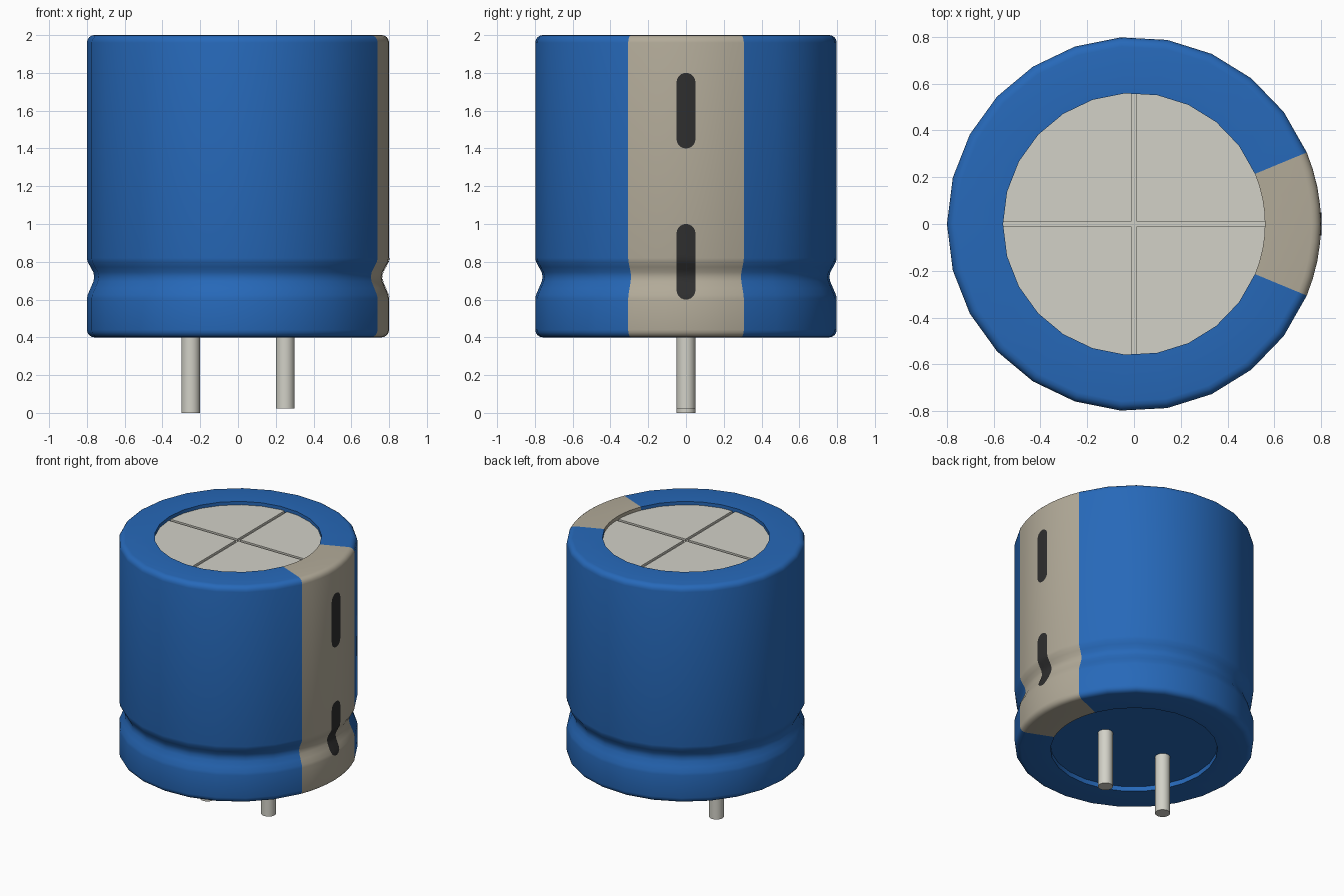
import bpy, bmesh
from math import sin, cos, pi, radians, sqrt
from mathutils import Color, Vector

if "Cube" in bpy.data.objects:
    bpy.data.objects.remove(bpy.data.objects["Cube"])


def material(name, rgb):
    m = bpy.data.materials.new(name)
    m.diffuse_color = (*Color(rgb).from_srgb_to_scene_linear(), 1)
    m.use_nodes = True
    m.node_tree.nodes["Principled BSDF"].inputs["Base Color"].default_value = m.diffuse_color
    return m


BLUE = material("blue_sleeve", (0.15, 0.41, 0.725))
TAN = material("stripe_tan", (0.70, 0.67, 0.60))
DARK = material("mark_dark", (0.18, 0.18, 0.18))
METAL = material("metal", (0.824, 0.82, 0.781))


def finish(name, bm, mat, smooth=35):
    me = bpy.data.meshes.new(name)
    bm.to_mesh(me)
    bm.free()
    ob = bpy.data.objects.new(name, me)
    bpy.context.collection.objects.link(ob)
    me.materials.append(mat)
    bpy.ops.object.select_all(action='DESELECT')
    ob.select_set(True)
    bpy.context.view_layer.objects.active = ob
    if smooth:
        bpy.ops.object.shade_smooth_by_angle(angle=radians(smooth))
    return ob


def sheet(name, columns, mat):
    """Skin a grid of points: columns run counter-clockwise, points run downwards."""
    bm = bmesh.new()
    vs = [[bm.verts.new(p) for p in col] for col in columns]
    for a, b in zip(vs, vs[1:]):
        for j in range(len(a) - 1):
            bm.faces.new((a[j], a[j + 1], b[j + 1], b[j]))
    return finish(name, bm, mat)


def polar(r, a, z):
    return Vector((r * cos(a), r * sin(a), z))


# Sleeve profile (radius, z): top lip, rounded shoulder, crimp groove, rounded foot, bottom lip
R, RIM, TOP, BOT, B = 0.8, 0.56, 2.0, 0.4, 0.04
arc = [i * pi / 8 for i in range(5)]
outer = [(R - B + B * sin(t), TOP - B + B * cos(t)) for t in arc]
outer += [(0.8, 0.82), (0.796, 0.80), (0.781, 0.772), (0.766, 0.745), (0.761, 0.72),
          (0.766, 0.695), (0.781, 0.66), (0.796, 0.625), (0.8, 0.605)]
outer += [(R - B + B * cos(t), BOT + B - B * sin(t)) for t in arc]
profile = [(RIM, 1.955), (RIM, TOP)] + outer + [(RIM, BOT), (RIM, 0.435)]

HALF = pi / 8
stripe_angles = [-HALF + 2 * HALF * i / 8 for i in range(9)]
body_angles = [HALF + (2 * pi - 2 * HALF) * i / 22 for i in range(23)]

for name, angles, mat in (("sleeve", body_angles, BLUE),
                          ("polarity_stripe", stripe_angles, TAN)):
    sheet(name, [[polar(r, a, z) for r, z in profile] for a in angles], mat)

ring = stripe_angles + body_angles[1:-1]


def disc(name, z, mat, flip=False):
    bm = bmesh.new()
    bm.faces.new([bm.verts.new(polar(RIM, a, z)) for a in (ring[::-1] if flip else ring)])
    return finish(name, bm, mat, 0)


# Recessed base and the floor of the top vent cross
disc("base_plate", 0.435, BLUE, True)
disc("vent_groove_floor", 1.96, METAL)

# Four quarter plates leave the cross-shaped vent between them
for i, (sx, sy) in enumerate(((1, 1), (-1, 1), (-1, -1), (1, -1))):
    bm = bmesh.new()
    bm.faces.new([bm.verts.new(polar(RIM, a, 1.975)) for a in ring])
    for n in (Vector((sx, 0, 0)), Vector((0, sy, 0))):
        bmesh.ops.bisect_plane(bm, geom=bm.verts[:] + bm.edges[:] + bm.faces[:],
                               plane_co=n * 0.011, plane_no=n, clear_inner=True)
    ext = bmesh.ops.extrude_face_region(bm, geom=bm.faces[:], use_keep_orig=True)
    low = [v for v in ext["geom"] if isinstance(v, bmesh.types.BMVert)]
    bmesh.ops.translate(bm, verts=low, vec=(0, 0, -0.015))
    bmesh.ops.recalc_face_normals(bm, faces=bm.faces[:])
    finish(f"top_plate_{i + 1}", bm, METAL, 0)


def radius_at(z):
    for (r0, z0), (r1, z1) in zip(outer, outer[1:]):
        if z1 <= z <= z0:
            return r0 + (r1 - r0) * (z0 - z) / (z0 - z1)
    return R


# Rounded minus marks that follow the stripe surface and its groove
W = 0.05
for name, z_low, z_high in (("upper_minus_mark", 1.4, 1.8), ("lower_minus_mark", 0.6, 1.0)):
    cap = [W - W * cos(i * pi / 12) for i in range(7)]
    zs = [z_high - c for c in cap]
    zs += [z_high - W - (z_high - z_low - 2 * W) * i / 24 for i in range(1, 24)]
    zs += [z_low + c for c in reversed(cap)]
    columns = []
    for k in range(-3, 4):
        col = []
        for z in zs:
            d = max(0, W - min(z - z_low, z_high - z))
            w = max(0.003, sqrt(max(0, W * W - d * d)))
            r = radius_at(z) + 0.003
            col.append(polar(r, w * k / 3 / r, z))
        columns.append(col)
    sheet(name, columns, DARK)

# Lead pins, the left one slightly longer
for name, x, z0 in (("long_pin", -0.25, 0.0), ("short_pin", 0.25, 0.022)):
    bm = bmesh.new()
    bmesh.ops.create_cone(bm, cap_ends=True, segments=24, radius1=0.05, radius2=0.05,
                          depth=0.45 - z0)
    bmesh.ops.translate(bm, verts=bm.verts[:], vec=(x, 0, (0.45 + z0) / 2))
    finish(name, bm, METAL)
